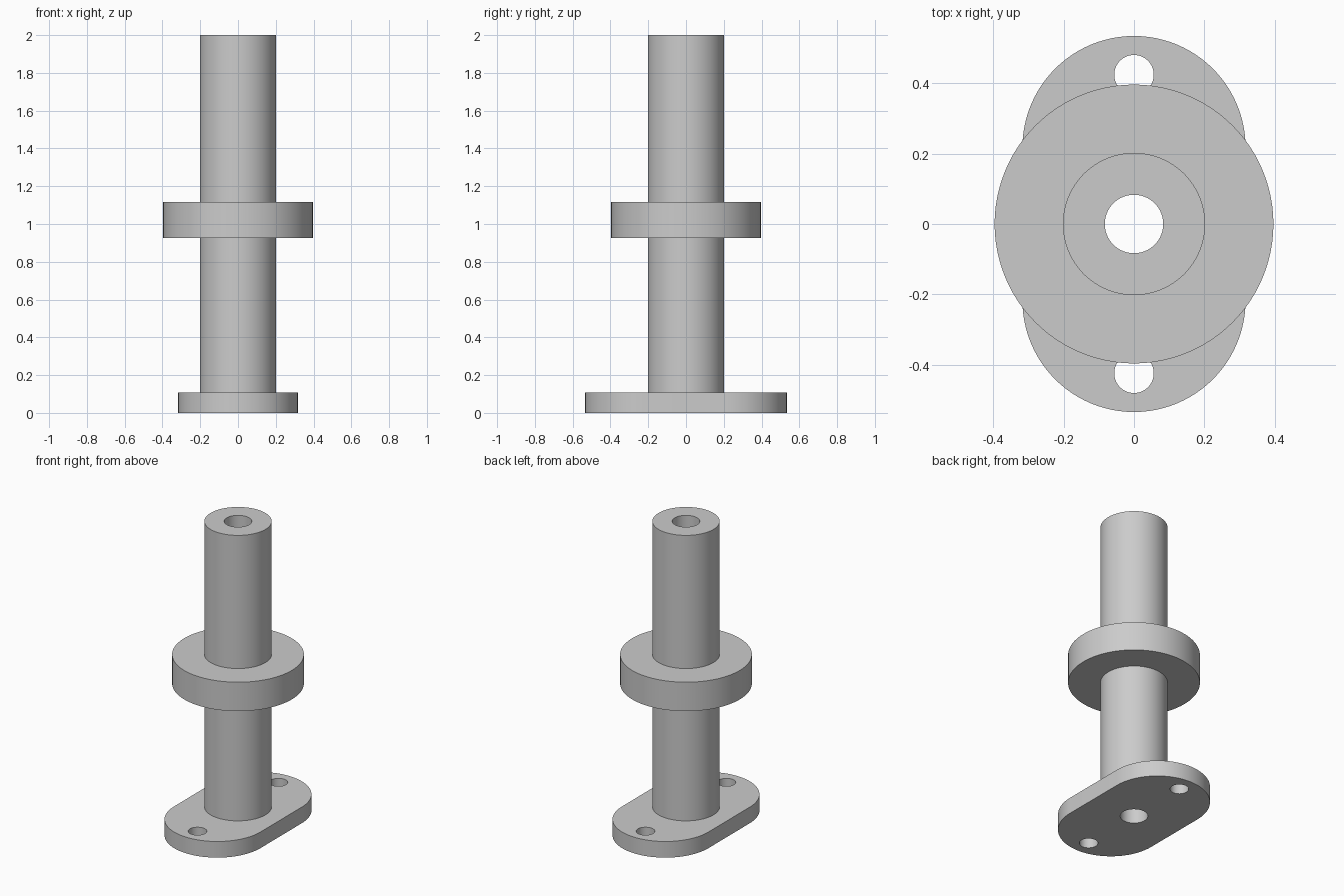
import bpy, bmesh, math
from mathutils import Matrix, Vector

if "Cube" in bpy.data.objects:
    bpy.data.objects.remove(bpy.data.objects["Cube"], do_unlink=True)

BORE, SHAFT, COLLAR = 0.083, 0.202, 0.396
PLATE_TOP, HEIGHT = 0.107, 2.0
SEGMENTS = 96

grey = bpy.data.materials.new("light grey metal")
grey.use_nodes = True
colour = (0.6, 0.6, 0.6, 1)
grey.diffuse_color = colour
grey.node_tree.nodes["Principled BSDF"].inputs["Base Color"].default_value = colour


def make_object(name, bm):
    bmesh.ops.recalc_face_normals(bm, faces=bm.faces)
    mesh = bpy.data.meshes.new(name)
    bm.to_mesh(mesh)
    bm.free()
    mesh.materials.append(grey)
    obj = bpy.data.objects.new(name, mesh)
    bpy.context.collection.objects.link(obj)
    return obj


def smooth(obj):
    bpy.ops.object.select_all(action="DESELECT")
    obj.select_set(True)
    bpy.context.view_layer.objects.active = obj
    bpy.ops.object.shade_smooth_by_angle(angle=math.radians(30))


# Hollow shaft with its collar, turned from one closed profile
profile = [(BORE, PLATE_TOP), (SHAFT, PLATE_TOP), (SHAFT, 0.925), (COLLAR, 0.925),
           (COLLAR, 1.117), (SHAFT, 1.117), (SHAFT, HEIGHT), (BORE, HEIGHT)]
bm = bmesh.new()
verts = [bm.verts.new((r, 0, z)) for r, z in profile]
edges = [bm.edges.new((v, verts[(i + 1) % len(verts)])) for i, v in enumerate(verts)]
bmesh.ops.spin(bm, geom=verts + edges, axis=(0, 0, 1), cent=(0, 0, 0),
               angle=math.tau, steps=SEGMENTS, use_merge=True)
bmesh.ops.remove_doubles(bm, verts=bm.verts, dist=1e-5)
smooth(make_object("collared_shaft", bm))

# Round-ended base plate
END_RADIUS, END_OFFSET = 0.317, 0.217
bm = bmesh.new()
outline = []
for start, y in ((0, END_OFFSET), (math.pi, -END_OFFSET)):
    for i in range(SEGMENTS // 2 + 1):
        a = start + math.tau * i / SEGMENTS
        outline.append(bm.verts.new((END_RADIUS * math.cos(a), y + END_RADIUS * math.sin(a), 0)))
face = bm.faces.new(outline)
extruded = bmesh.ops.extrude_face_region(bm, geom=[face])["geom"]
bmesh.ops.translate(bm, vec=Vector((0, 0, PLATE_TOP)),
                    verts=[e for e in extruded if isinstance(e, bmesh.types.BMVert)])
plate = make_object("base_plate", bm)

# Central bore and two bolt holes through the plate
bm = bmesh.new()
for radius, y in ((BORE, 0), (0.056, 0.424), (0.056, -0.424)):
    bmesh.ops.create_cone(bm, cap_ends=True, segments=SEGMENTS, radius1=radius, radius2=radius,
                          depth=0.5, matrix=Matrix.Translation((0, y, 0)))
cutter = make_object("hole_cutter", bm)
cutter.hide_render = True
cut = plate.modifiers.new("holes", "BOOLEAN")
cut.operation = "DIFFERENCE"
cut.solver = "EXACT"
cut.object = cutter
bpy.context.view_layer.objects.active = plate
bpy.ops.object.modifier_apply(modifier=cut.name)
bpy.data.objects.remove(cutter, do_unlink=True)
smooth(plate)
